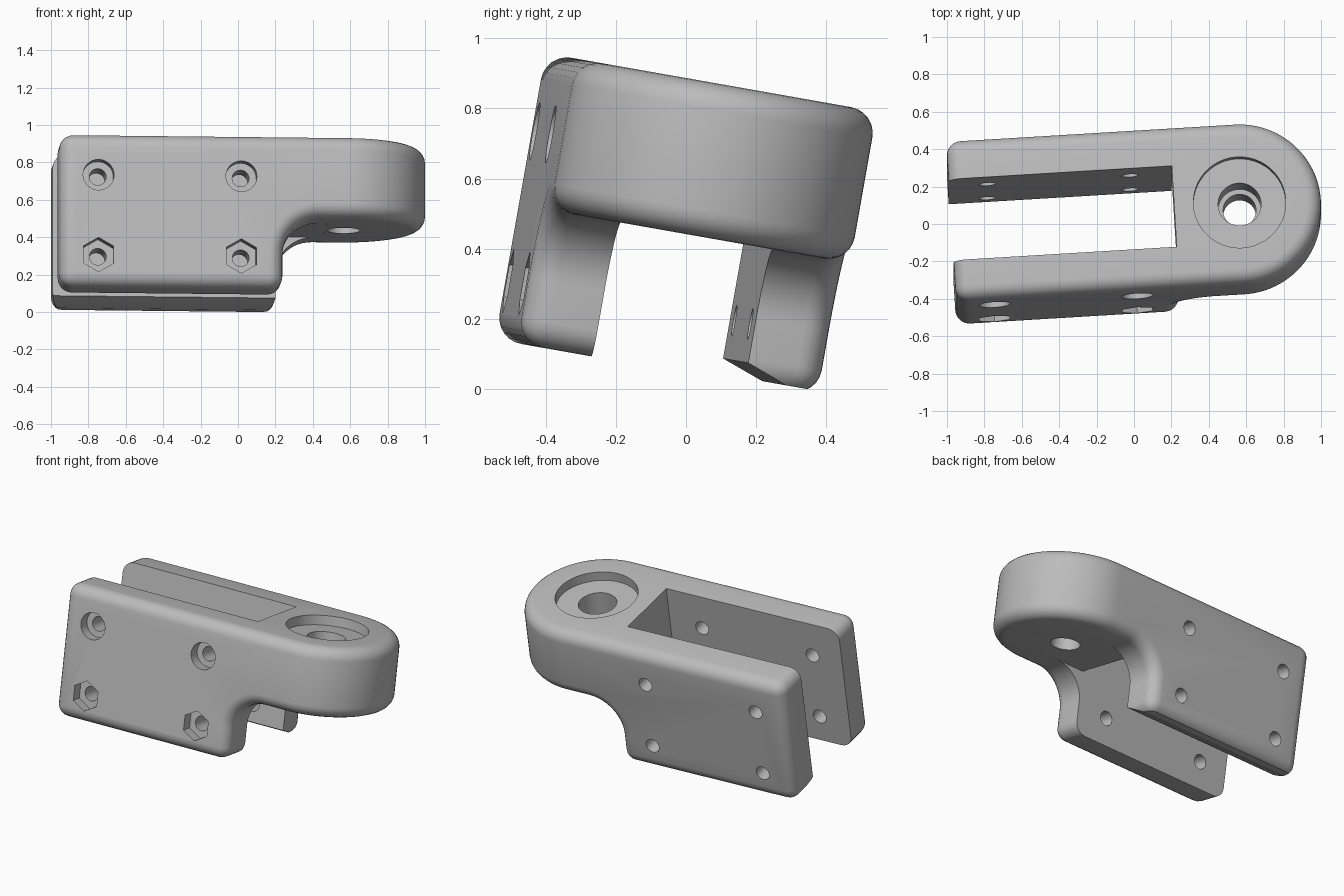
import bpy, bmesh, math
from mathutils import Matrix, Vector

old = bpy.data.objects.get("Cube")
if old:
    bpy.data.objects.remove(old, do_unlink=True)

R = 0.435          # half width and radius of the rounded head
GAP = 0.22         # half width of the fork slot
TOP, BASE, HEAD = 0.868, 0.04, 0.43
FORK = -0.35       # where the fork arms meet the head


def prism(name, pts, axis, lo, hi):
    """Extrude a flat outline along one axis ('x', 'y' or 'z')."""
    place = {"x": lambda a, b, t: (t, a, b),
             "y": lambda a, b, t: (a, t, b),
             "z": lambda a, b, t: (a, b, t)}[axis]
    bm = bmesh.new()
    face = bm.faces.new([bm.verts.new(place(a, b, lo)) for a, b in pts])
    out = bmesh.ops.extrude_face_region(bm, geom=[face])
    new = [v for v in out["geom"] if isinstance(v, bmesh.types.BMVert)]
    step = Vector(place(0, 0, hi - lo))
    bmesh.ops.translate(bm, verts=new, vec=step)
    bmesh.ops.recalc_face_normals(bm, faces=bm.faces)
    mesh = bpy.data.meshes.new(name)
    bm.to_mesh(mesh)
    bm.free()
    obj = bpy.data.objects.new(name, mesh)
    bpy.context.collection.objects.link(obj)
    return obj


def arc(cx, cy, r, start, end, n):
    return [(cx + r * math.cos(math.radians(start + (end - start) * i / n)),
             cy + r * math.sin(math.radians(start + (end - start) * i / n)))
            for i in range(n + 1)]


def disc(cx, cy, r, n=48):
    return arc(cx, cy, r, 90, 450, n)[:-1]


def rect(x0, y0, x1, y1):
    return [(x0, y0), (x1, y0), (x1, y1), (x0, y1)]


def apply(obj, mod):
    bpy.context.view_layer.objects.active = obj
    bpy.ops.object.modifier_apply(modifier=mod.name)


def cut(obj, cutter):
    cutter.hide_render = True
    mod = obj.modifiers.new("cut", "BOOLEAN")
    mod.operation = "DIFFERENCE"
    mod.solver = "EXACT"
    mod.object = cutter
    apply(obj, mod)
    bpy.data.objects.remove(cutter, do_unlink=True)


# Solid block with a round head, undercut below the head
outline = [(-1.545, R), (-1.545, -R)] + arc(0, 0, R, -90, 90, 48)
body = prism("clamp_bracket", outline, "z", BASE, TOP)
notch = [(FORK, -1)] + arc(FORK + 0.2, HEAD - 0.2, 0.2, 180, 90, 12)
cut(body, prism("undercut", notch + [(1, HEAD), (1, -1)], "y", -1, 1))

# Rounded outer edges
bevel = body.modifiers.new("fillet", "BEVEL")
bevel.width = 0.075
bevel.segments = 6
bevel.limit_method = "ANGLE"
bevel.angle_limit = math.radians(40)
apply(body, bevel)

# Fork slot, opened further beneath the head
cut(body, prism("slot", rect(-3, -GAP, FORK, GAP), "z", -1, 2))
cut(body, prism("slot_below", rect(-1, -GAP, -0.1, GAP), "z", -1, HEAD + 0.001))

# Sloped underside of the back arm
slope = [(0.15, -1), (0.15, 0.125), (0.34, 0.055), (1, 0.055), (1, -1)]
cut(body, prism("arm_slope", slope, "x", -3, 0.0))

# Stepped pivot bore in the head
for r, floor in ((0.247, TOP - 0.06), (0.115, TOP - 0.25), (0.088, 0)):
    cut(body, prism("pivot_bore", disc(0, 0, r), "z", floor, 2))

# Bolt holes through both arms, with round and hexagonal recesses in front
for u in (-1.339, -0.574):
    for w, r, sides in ((0.643, 0.083, 32), (0.21, 0.093, 6)):
        cut(body, prism("bolt_hole", disc(u, w, 0.045, 24), "y", -1, 1))
        cut(body, prism("bolt_recess", disc(u, w, r, sides), "y", -1, -R + 0.07))

# Tilted resting pose, centred and standing on the ground
body.data.transform(Matrix.Rotation(math.radians(-10), 4, "X")
                    @ Matrix.Translation((0.56, -0.0435, 0))
                    @ Matrix.Rotation(math.radians(3.5), 4, "Z"))
lo = [min(v.co[i] for v in body.data.vertices) for i in range(3)]
hi = [max(v.co[i] for v in body.data.vertices) for i in range(3)]
body.data.transform(Matrix.Translation(
    (-(lo[0] + hi[0]) / 2, -(lo[1] + hi[1]) / 2, -lo[2])))

# Plain grey finish
grey = bpy.data.materials.new("plain_grey")
grey.use_nodes = True
color = (0.5, 0.5, 0.5, 1)
grey.diffuse_color = color
grey.node_tree.nodes["Principled BSDF"].inputs["Base Color"].default_value = color
body.data.materials.clear()
body.data.materials.append(grey)

bpy.ops.object.select_all(action="DESELECT")
body.select_set(True)
bpy.context.view_layer.objects.active = body
bpy.ops.object.shade_smooth_by_angle(angle=math.radians(30))
